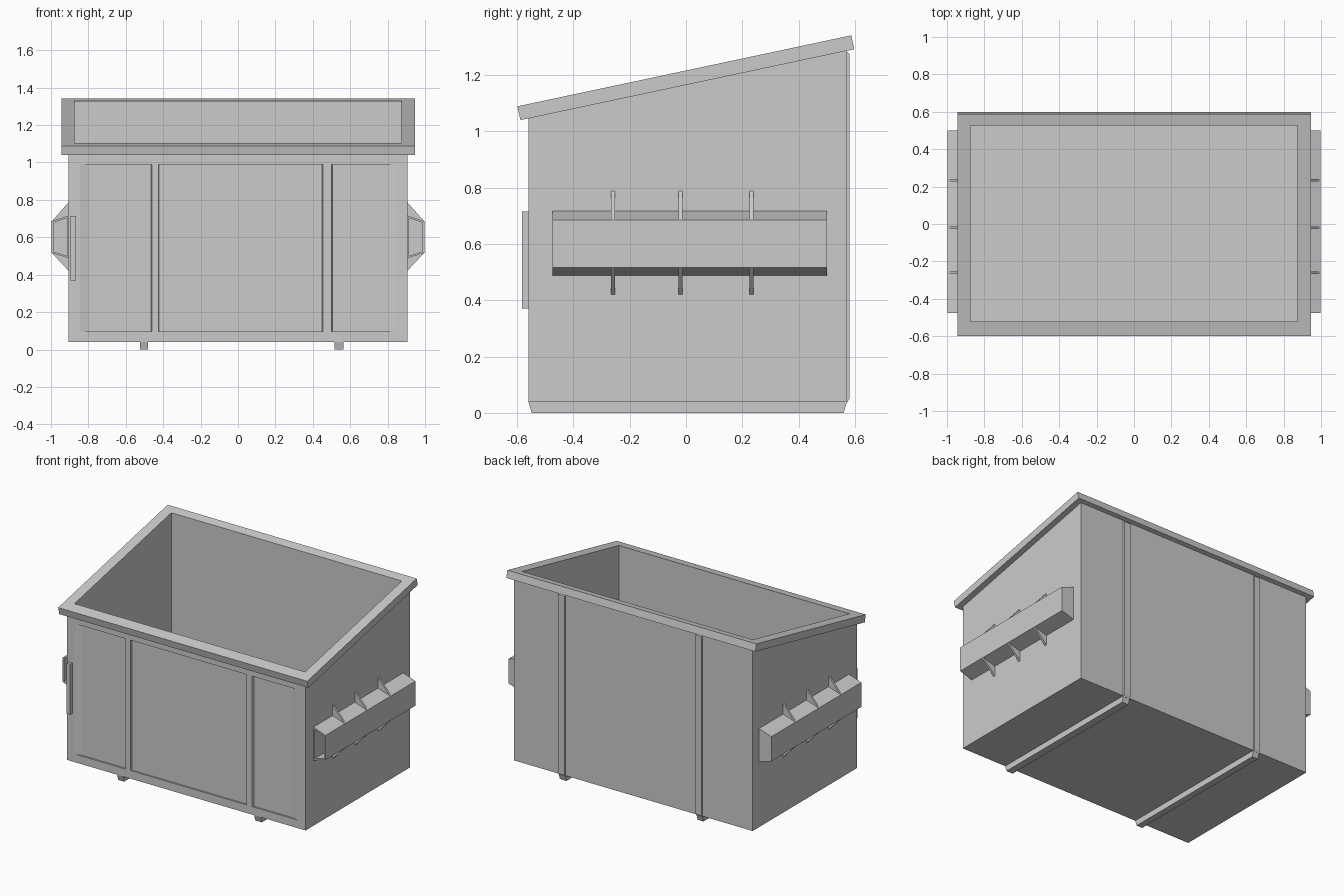
import bpy, bmesh
from mathutils import Vector

if "Cube" in bpy.data.objects:
    bpy.data.objects.remove(bpy.data.objects["Cube"])


def prism(name, pts, axis, a, b):
    """Extrude a 2D profile along an axis; pts are the other two axes in xyz order."""
    def place(p, t):
        c = list(p)
        c.insert("xyz".index(axis), t)
        return Vector(c)
    bm = bmesh.new()
    lo = [bm.verts.new(place(p, a)) for p in pts]
    hi = [bm.verts.new(place(p, b)) for p in pts]
    n = len(pts)
    bm.faces.new(lo)
    bm.faces.new(hi[::-1])
    for i in range(n):
        j = (i + 1) % n
        bm.faces.new((lo[i], hi[i], hi[j], lo[j]))
    bmesh.ops.recalc_face_normals(bm, faces=bm.faces)
    me = bpy.data.meshes.new(name)
    bm.to_mesh(me)
    bm.free()
    ob = bpy.data.objects.new(name, me)
    bpy.context.collection.objects.link(ob)
    return ob


def box(name, x0, x1, y0, y1, z0, z1):
    return prism(name, [(x0, y0), (x1, y0), (x1, y1), (x0, y1)], "z", z0, z1)


def cut(ob, cutter):
    m = ob.modifiers.new("cut", "BOOLEAN")
    m.operation = "DIFFERENCE"
    m.solver = "EXACT"
    m.object = cutter
    bpy.context.view_layer.objects.active = ob
    bpy.ops.object.modifier_apply(modifier=m.name)
    bpy.data.objects.remove(cutter)


def mirror_x(ob):
    ob.modifiers.new("mirror", "MIRROR").use_axis[0] = True


def cavity():
    return box("cavity_cutter", -0.875, 0.875, -0.522, 0.527, 0.07, 2)


# Hollow bin body with sloping top
body = prism("bin_body", [(-0.56, 0.04), (0.57, 0.04), (0.57, 1.288), (-0.56, 1.048)],
             "x", -0.905, 0.905)
cut(body, cavity())

# Pressed front panels, softly sloped at the outer ends
for x0, x1, s0, s1 in [(-0.845, -0.46, 0.045, 0.005),
                       (-0.425, 0.455, 0.003, 0.005),
                       (0.5, 0.845, 0.005, 0.045)]:
    cut(body, prism("panel_cutter",
                    [(x0, -0.6), (x0, -0.56), (x0 + s0, -0.548),
                     (x1 - s1, -0.548), (x1, -0.56), (x1, -0.6)], "z", 0.095, 0.99))

# Sloped rim frame
rim = prism("top_rim", [(-0.588, 1.04), (0.598, 1.292), (0.587, 1.341), (-0.599, 1.089)],
            "x", -0.945, 0.945)
cut(rim, cavity())

# Floor skids and back ribs
for side, x0, x1 in [("left", -0.525, -0.48), ("right", 0.515, 0.565)]:
    prism(side + "_skid", [(-0.548, 0), (0.56, 0), (0.572, 0.04), (-0.56, 0.04)], "x", x0, x1)
    prism(side + "_back_rib", [(0.568, 0.036), (0.572, 0.036), (0.58, 0.05),
                               (0.58, 1.275), (0.568, 1.287)], "x", x0, x1)

# Fork pockets: open at the front, closed at the back
pocket = prism("fork_pocket", [(0.903, 0.487), (0.998, 0.517), (0.998, 0.685), (0.903, 0.717)],
               "y", -0.475, 0.5)
cut(pocket, prism("pocket_cutter", [(0.912, 0.5), (0.987, 0.524), (0.987, 0.678), (0.912, 0.703)],
                  "y", -0.5, 0.488))
mirror_x(pocket)

# Triangular gussets above and below the pockets
for i, y in enumerate((-0.26, -0.02, 0.233)):
    for tag, zs in (("upper", (0.79, 0.685, 0.71)), ("lower", (0.418, 0.517, 0.494))):
        g = prism(f"{tag}_gusset_{i + 1}", [(0.903, zs[0]), (0.996, zs[1]), (0.903, zs[2])],
                  "y", y - 0.007, y + 0.007)
        mirror_x(g)

# Upright bar on the front left corner
box("front_bar", -0.895, -0.865, -0.583, -0.558, 0.37, 0.715)
